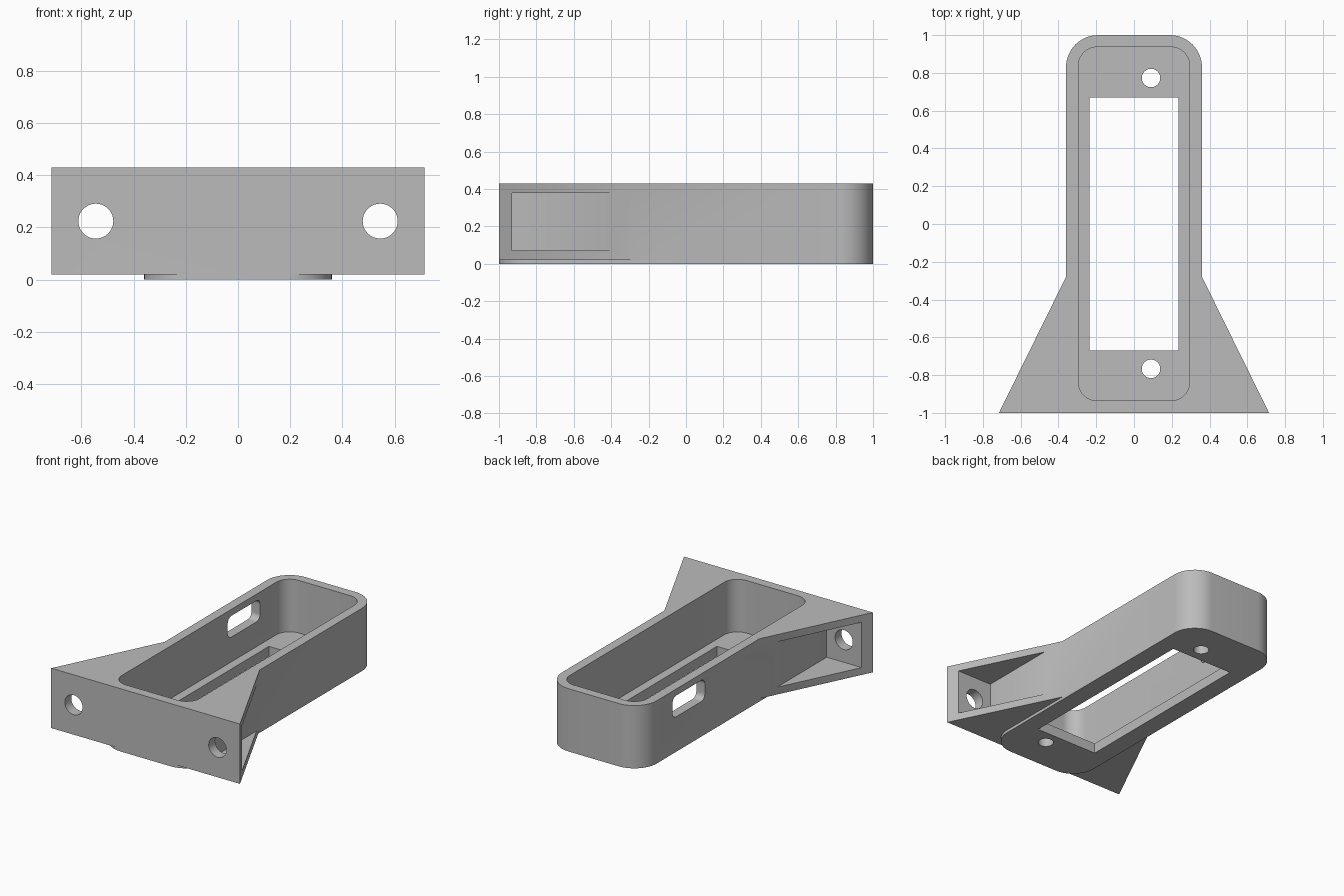
import bpy
import bmesh
from math import cos, sin, pi, radians

if "Cube" in bpy.data.objects:
    bpy.data.objects.remove(bpy.data.objects["Cube"], do_unlink=True)

TOP = 0.43       # rim height
FLOOR = 0.07     # floor thickness
STEP = 0.02      # wings start slightly above the base

grey = bpy.data.materials.new("plain grey")
grey.use_nodes = True
COLOUR = (0.5, 0.5, 0.5, 1)
grey.diffuse_color = COLOUR
grey.node_tree.nodes["Principled BSDF"].inputs["Base Color"].default_value = COLOUR


def arc(cx, cy, r, start, steps=12):
    """Quarter circle, counter-clockwise from the start angle."""
    return [(cx + r * cos(start + pi / 2 * i / steps),
             cy + r * sin(start + pi / 2 * i / steps)) for i in range(steps + 1)]


def rounded_rect(x0, x1, y0, y1, r):
    return (arc(x1 - r, y1 - r, r, 0) + arc(x0 + r, y1 - r, r, pi / 2)
            + arc(x0 + r, y0 + r, r, pi) + arc(x1 - r, y0 + r, r, 3 * pi / 2))


def circle(cx, cy, r, n=40):
    return [(cx + r * cos(2 * pi * i / n), cy + r * sin(2 * pi * i / n)) for i in range(n)]


def rect(x0, x1, y0, y1):
    return [(x0, y0), (x1, y0), (x1, y1), (x0, y1)]


def prism(name, outline, low, high, axis="z"):
    """Extrude a 2D outline along an axis; outlines are (x,y), (x,z) or (y,z)."""
    place = {"z": lambda a, b, d: (a, b, d),
             "y": lambda a, b, d: (a, d, b),
             "x": lambda a, b, d: (d, a, b)}[axis]
    bm = bmesh.new()
    bottom = [bm.verts.new(place(a, b, low)) for a, b in outline]
    top = [bm.verts.new(place(a, b, high)) for a, b in outline]
    bm.faces.new(bottom[::-1])
    bm.faces.new(top)
    n = len(outline)
    for i in range(n):
        j = (i + 1) % n
        bm.faces.new((bottom[i], bottom[j], top[j], top[i]))
    bmesh.ops.recalc_face_normals(bm, faces=bm.faces)
    mesh = bpy.data.meshes.new(name)
    bm.to_mesh(mesh)
    bm.free()
    mesh.materials.append(grey)
    obj = bpy.data.objects.new(name, mesh)
    bpy.context.collection.objects.link(obj)
    return obj


def combine(target, tool, operation):
    """Apply an exact boolean and discard the tool."""
    mod = target.modifiers.new("boolean", "BOOLEAN")
    mod.operation = operation
    mod.solver = "EXACT"
    mod.object = tool
    bpy.context.view_layer.objects.active = target
    bpy.ops.object.modifier_apply(modifier=mod.name)
    bpy.data.objects.remove(tool, do_unlink=True)


# Body: rounded back end flaring into two wings at the front
R = 0.17
body_outline = ([(-0.715, -1), (0.715, -1), (0.36, -0.28)]
                + arc(0.36 - R, 1 - R, R, 0)
                + arc(R - 0.36, 1 - R, R, pi / 2)
                + [(-0.36, -0.28)])
body = prism("mounting_bracket", body_outline, STEP, TOP)

# Rounded base that stands just proud of the wings
combine(body, prism("base", rounded_rect(-0.36, 0.36, -1, 1, R), 0, STEP), "UNION")

# Open tray and the long slot through its floor
cutters = [
    prism("tray", rounded_rect(-0.295, 0.295, -0.935, 0.937, 0.1), FLOOR, 1),
    prism("floor_slot", rect(-0.235, 0.235, -0.67, 0.67), -1, 0.2),
    prism("cable_window", rounded_rect(0.31, 0.66, 0.24, 0.385, 0.04), -1, -0.2, "x"),
]

# Screw holes in the floor
for y in (-0.767, 0.773):
    cutters.append(prism("floor_screw_hole", circle(0.09, y, 0.049), -1, 0.2))

# Wing pockets and front bolt holes on both sides
for side in (-1, 1):
    x0, x1 = sorted((side * 0.415, side))
    cutters.append(prism("wing_pocket", rect(x0, x1, -0.93, -0.2), FLOOR, 0.38))
    cutters.append(prism("bolt_hole", circle(side * 0.545, 0.224, 0.067), -1.2, -0.8, "y"))

for cutter in cutters:
    combine(body, cutter, "DIFFERENCE")

# Smooth the rounded corners, keep real edges crisp
bpy.ops.object.select_all(action="DESELECT")
body.select_set(True)
bpy.context.view_layer.objects.active = body
bpy.ops.object.shade_smooth_by_angle(angle=radians(30))
